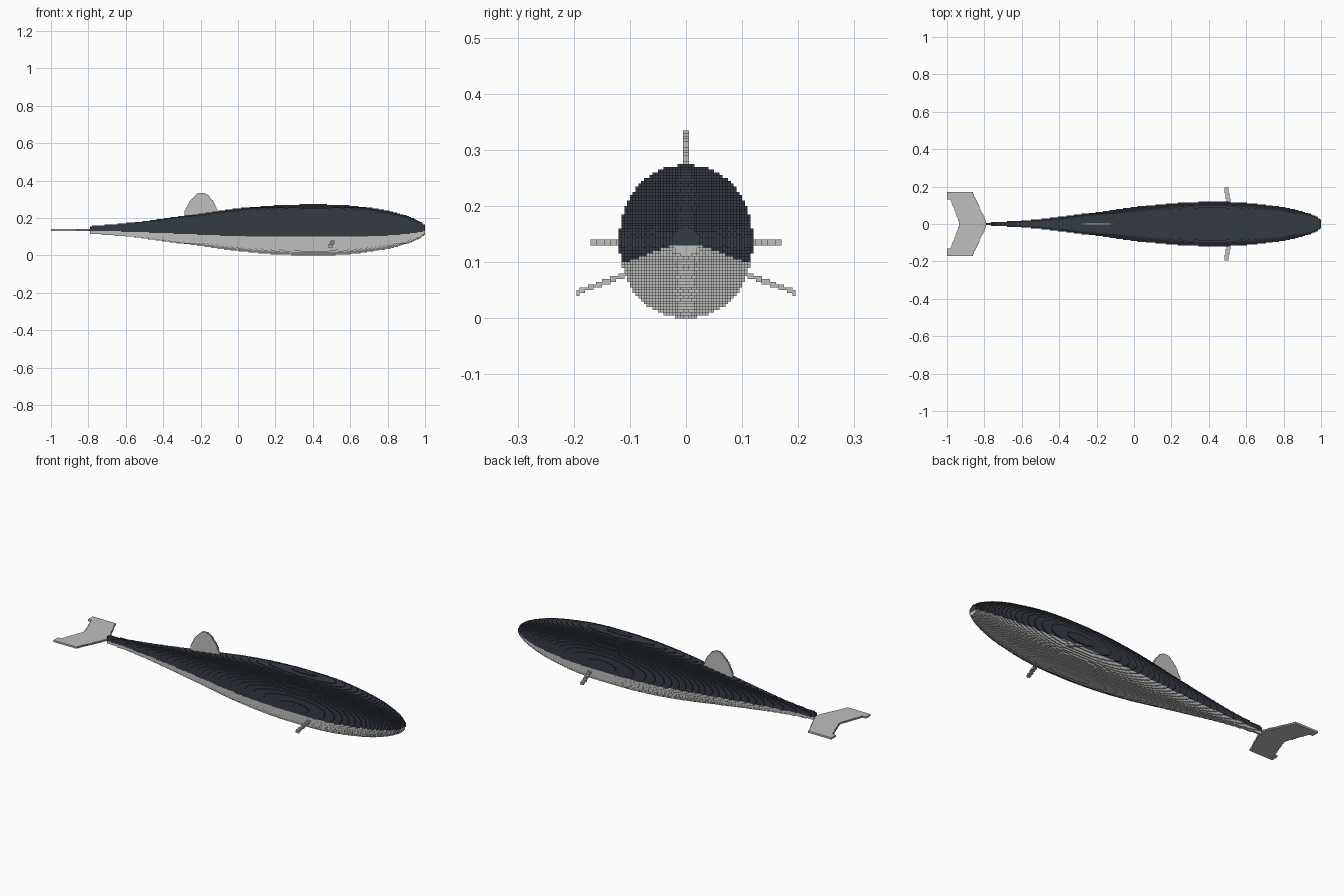
import bpy
import math

if "Cube" in bpy.data.objects:
    bpy.data.objects.remove(bpy.data.objects["Cube"], do_unlink=True)

V = 0.005          # block size
MID = 0.137        # height of the body axis


def material(name, colour):
    m = bpy.data.materials.new(name)
    m.use_nodes = True
    m.diffuse_color = (*colour, 1)
    bsdf = m.node_tree.nodes["Principled BSDF"]
    bsdf.inputs["Base Color"].default_value = (*colour, 1)
    bsdf.inputs["Roughness"].default_value = 0.8
    return m


DARK = material("slate back", (0.035, 0.043, 0.056))
LIGHT = material("pale grey", (0.52, 0.52, 0.505))


def cell_range(lo, hi):
    return range(math.floor(lo / V), math.ceil(hi / V))


def centre(i):
    return (i + 0.5) * V


def build_blocks(name, cells, mats):
    """Skin a dict of {cell: material index}, merging exposed faces into strips."""
    verts, faces, indices, lookup = [], [], [], {}

    def vert(p):
        if p not in lookup:
            lookup[p] = len(verts)
            verts.append([c * V for c in p])
        return lookup[p]

    for axis in range(3):
        run = 1 if axis == 0 else 0            # direction strips run in
        other = 3 - axis - run
        for sign in (-1, 1):
            def moved(c, ax, d):
                return c[:ax] + (c[ax] + d,) + c[ax + 1:]
            shown = {c: m for c, m in cells.items() if moved(c, axis, sign) not in cells}
            for c, m in shown.items():
                if shown.get(moved(c, run, -1)) == m:
                    continue
                length = 1
                while shown.get(moved(c, run, length)) == m:
                    length += 1
                base = moved(c, axis, 1) if sign > 0 else c
                far = moved(base, run, length)
                quad = [base, far, moved(far, other, 1), moved(base, other, 1)]
                # wind outward: run x other is +axis only for cyclic order
                if ((run - axis) % 3 == 1) != (sign > 0):
                    quad.reverse()
                faces.append([vert(p) for p in quad])
                indices.append(m)
    mesh = bpy.data.meshes.new(name)
    mesh.from_pydata(verts, [], faces)
    for m in mats:
        mesh.materials.append(m)
    mesh.polygons.foreach_set("material_index", indices)
    mesh.update()
    obj = bpy.data.objects.new(name, mesh)
    bpy.context.collection.objects.link(obj)
    return obj


# Body stations: x, half width, half height
STATIONS = [(-0.79, 0.006, 0.021), (-0.6, 0.018, 0.035), (-0.4, 0.038, 0.060),
            (-0.2, 0.063, 0.087), (0.0, 0.090, 0.114), (0.2, 0.110, 0.131),
            (0.4, 0.1185, 0.136), (0.6, 0.113, 0.130), (0.8, 0.089, 0.102),
            (0.9, 0.067, 0.075), (0.97, 0.042, 0.046), (1.0, 0.024, 0.024)]


def slope(k, col):
    a, b = STATIONS[max(k - 1, 0)], STATIONS[min(k + 1, len(STATIONS) - 1)]
    return (b[col] - a[col]) / (b[0] - a[0])


def section(x, col):
    """Smooth interpolation between body stations."""
    k = 0
    while k < len(STATIONS) - 2 and x > STATIONS[k + 1][0]:
        k += 1
    a, b = STATIONS[k], STATIONS[k + 1]
    d = b[0] - a[0]
    t = (x - a[0]) / d
    return ((2 * t**3 - 3 * t**2 + 1) * a[col] + (3 * t**2 - 2 * t**3) * b[col]
            + (t**3 - 2 * t**2 + t) * d * slope(k, col) + (t**3 - t**2) * d * slope(k + 1, col))


# Body: stacked rounded sections, dark above the side line and pale below
body = {}
for i in cell_range(-0.79, 1.0):
    x = centre(i)
    w, h = section(x, 1), section(x, 2)
    side_line = MID - 0.29 * h
    for j in cell_range(-w, w):
        u = abs(centre(j)) / w
        if u >= 1:
            continue
        top = h * (1 - u ** 2.15) ** (1 / 2.15)
        for k in cell_range(MID - top, MID + top):
            if abs(centre(k) - MID) <= top:
                body[(i, j, k)] = 0 if centre(k) > side_line else 1
build_blocks("body", body, [DARK, LIGHT])


def inside(poly, a, b):
    hit = False
    for (a1, b1), (a2, b2) in zip(poly, poly[1:] + poly[:1]):
        if (b1 > b) != (b2 > b) and a < a1 + (b - b1) * (a2 - a1) / (b2 - b1):
            hit = not hit
    return hit


# Tail fluke: flat swept plate, two blocks thick
half = [(-0.785, 0.0), (-0.863, 0.17), (-1.0, 0.17), (-1.0, 0.132), (-0.98, 0.13), (-0.932, 0.0)]
fluke = {(i, j, k): 0
         for i in cell_range(-1.0, -0.78) for j in cell_range(-0.17, 0.17) for k in (26, 27)
         if inside(half, centre(i), abs(centre(j)))}
build_blocks("tail_fluke", fluke, [LIGHT])

# Dorsal fin: upright rounded plate
fin = [(-0.29, 0.18), (-0.284, 0.235), (-0.26, 0.285), (-0.225, 0.325), (-0.195, 0.338),
       (-0.16, 0.323), (-0.13, 0.285), (-0.108, 0.235), (-0.105, 0.18)]
dorsal = {(i, j, k): 0
          for i in cell_range(-0.3, -0.1) for j in (-1, 0) for k in cell_range(0.18, 0.34)
          if inside(fin, centre(i), centre(k))}
build_blocks("dorsal_fin", dorsal, [LIGHT])

# Pectoral fins: slim paddles sloping down and slightly back
for name, side in (("left_pectoral_fin", 1), ("right_pectoral_fin", -1)):
    paddle = {}
    for j in cell_range(0.09, 0.193):
        reach = centre(j) - 0.11
        x0, z0 = 0.507 - 0.17 * reach, 0.077 - 0.37 * reach
        for i in cell_range(0.46, 0.54):
            for k in cell_range(0.03, 0.1):
                if abs(centre(i) - x0) < 0.01 and abs(centre(k) - z0) < 0.0045:
                    paddle[(i, j if side > 0 else -j - 1, k)] = 0
    build_blocks(name, paddle, [LIGHT])
